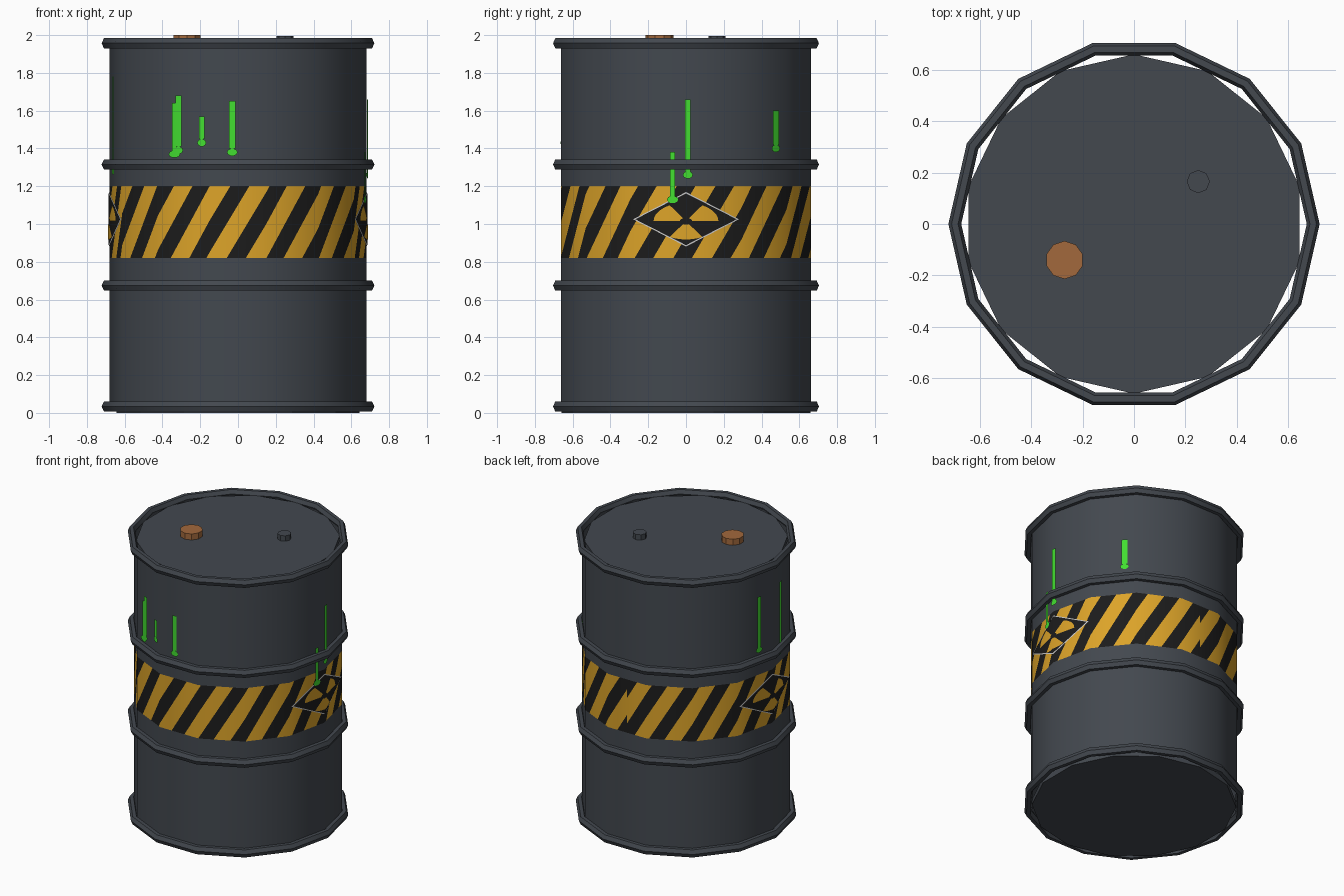
import bpy, bmesh, math
from mathutils import Vector

cube = bpy.data.objects.get("Cube")
if cube:
    bpy.data.objects.remove(cube, do_unlink=True)

SIDES = 14
RADIUS = 0.68
STEP = 2 * math.pi / SIDES
FACET = 2 * RADIUS * math.sin(STEP / 2)   # width of one wall panel
BACK, FRONT, RIGHT_SIDE = 3.5 * FACET, -3.5 * FACET, -7 * FACET
BAND_LOW, BAND_HIGH = 0.82, 1.20
BAND_MID = (BAND_LOW + BAND_HIGH) / 2


def material(name, r, g, b):
    m = bpy.data.materials.new(name)
    m.use_nodes = True
    m.diffuse_color = (r, g, b, 1)
    bsdf = m.node_tree.nodes["Principled BSDF"]
    bsdf.inputs["Base Color"].default_value = (r, g, b, 1)
    bsdf.inputs["Roughness"].default_value = 0.6
    return m


STEEL = material("dark_steel", 0.056, 0.065, 0.078)
YELLOW = material("warning_yellow", 0.72, 0.37, 0.022)
BLACK = material("warning_black", 0.0115, 0.0115, 0.0115)
WHITE = material("outline_white", 0.6, 0.6, 0.6)
GREEN = material("slime_green", 0.055, 0.73, 0.03)
RUST = material("rusty_orange", 0.36, 0.14, 0.045)


def cut(bm, co, normal, faces=None):
    faces = list(bm.faces) if faces is None else faces
    geom = set(faces)
    for f in faces:
        geom.update(f.edges)
        geom.update(f.verts)
    bmesh.ops.bisect_plane(bm, geom=list(geom), dist=1e-6, plane_co=co, plane_no=normal)


def add_polygon(bm, points):
    return bm.faces.new([bm.verts.new((s, 0, z)) for s, z in points])


def cut_at_corners(bm):
    for k in range(-10, 4):
        cut(bm, (k * FACET, 0, 0), (1, 0, 0))


def wrap(bm, name, mats, lift=0.0):
    """Roll a flat sheet (x = distance round the wall) onto the barrel wall."""
    normals = []
    for v in bm.verts:
        u = v.co.x / FACET
        k = math.floor(u)
        a = Vector((math.cos(k * STEP), math.sin(k * STEP), 0))
        b = Vector((math.cos((k + 1) * STEP), math.sin((k + 1) * STEP), 0))
        n = a.lerp(b, u - k)
        v.co = n * (RADIUS + lift) + Vector((0, 0, v.co.z))
        normals.append(n.normalized())
    for f in bm.faces:
        f.smooth = True
    mesh = bpy.data.meshes.new(name)
    bm.to_mesh(mesh)
    bm.free()
    for m in mats:
        mesh.materials.append(m)
    mesh.normals_split_custom_set_from_vertices(normals)
    obj = bpy.data.objects.new(name, mesh)
    bpy.context.collection.objects.link(obj)
    return obj


def plate(name, polygons, mat, lift):
    bm = bmesh.new()
    for p in polygons:
        add_polygon(bm, p)
    cut_at_corners(bm)
    return wrap(bm, name, [mat], lift)


def rectangle(s0, s1, z0, z1):
    return [(s0, z0), (s1, z0), (s1, z1), (s0, z1)]


def in_band(f):
    return BAND_LOW < f.calc_center_median().z < BAND_HIGH


# Barrel wall with the slanted warning stripes cut into its middle band
PERIOD, SLANT = 0.21, 0.6
wall = bmesh.new()
add_polygon(wall, rectangle(BACK - SIDES * FACET, BACK, 0.01, 1.97))
cut_at_corners(wall)
for z in (BAND_LOW, BAND_HIGH):
    cut(wall, (0, 0, z), (0, 0, 1))
for i in range(-12, 13):
    for side in (-0.26, 0.26):
        cut(wall, (FRONT + (i + side) * PERIOD, 0, BAND_MID), (1, 0, -SLANT),
            [f for f in wall.faces if in_band(f)])
for f in wall.faces:
    if in_band(f):
        c = f.calc_center_median()
        t = (c.x - FRONT - SLANT * (c.z - BAND_MID)) / PERIOD
        f.material_index = 1 if abs(t - round(t)) < 0.26 else 2
wrap(wall, "barrel_wall", [STEEL, YELLOW, BLACK])


# Diamond warning signs on both sides
def diamond(s, z, w, h):
    return [(s - w, z), (s, z - h), (s + w, z), (s, z + h)]


def blade(s, z, start):
    def pt(r, deg):
        a = math.radians(deg)
        return (s + 1.8 * r * math.cos(a), z + r * math.sin(a))
    return [[pt(0.018, d), pt(0.097, d), pt(0.097, d + 12), pt(0.018, d + 12)]
            for d in range(start, start + 60, 12)]


for side, s in (("left", 0.0), ("right", RIGHT_SIDE)):
    zc = 1.025
    plate(side + "_sign_outline", [diamond(s, zc, 0.287, 0.144)], WHITE, 0.003)
    plate(side + "_sign_face", [diamond(s, zc, 0.273, 0.137)], BLACK, 0.005)
    blades = [q for start in (0, 120, 240) for q in blade(s, zc - 0.01, start)]
    plate(side + "_sign_blades", blades, YELLOW, 0.007)


# Slime drips: distance round the wall, bottom, top, width, drop radius
DRIPS = [
    (FRONT - 0.328, 1.37, 1.68, 0.036, 0.026),
    (FRONT - 0.352, 1.35, 1.64, 0.026, 0.034),
    (FRONT - 0.194, 1.41, 1.57, 0.03, 0.026),
    (FRONT - 0.03, 1.36, 1.65, 0.034, 0.028),
    (0.01, 1.24, 1.66, 0.03, 0.027),
    (-0.072, 1.11, 1.38, 0.028, 0.03),
    (0.526, 1.38, 1.6, 0.04, 0.028),
    (RIGHT_SIDE + 0.121, 1.26, 1.78, 0.03, 0.027),
    (RIGHT_SIDE - 0.121, 1.36, 1.76, 0.034, 0.028),
]
for i, (s, low, high, w, r) in enumerate(DRIPS):
    zc = low + 0.02
    drop = [(s + r * math.cos(k * math.pi / 5), zc + 0.02 * math.sin(k * math.pi / 5))
            for k in range(10)]
    plate(f"slime_drip_{i + 1}", [rectangle(s - w / 2, s + w / 2, zc + 0.019, high), drop],
          GREEN, 0.009)


# Hoops round the barrel
for name, z in (("bottom_rim", 0.034), ("lower_hoop", 0.674),
                ("upper_hoop", 1.315), ("top_rim", 1.957)):
    bpy.ops.mesh.primitive_torus_add(major_segments=SIDES, minor_segments=6,
                                     major_radius=0.697, minor_radius=0.025, location=(0, 0, z))
    hoop = bpy.context.object
    hoop.name = name
    hoop.scale.z = 1.25
    hoop.data.materials.append(STEEL)
    bpy.ops.object.shade_smooth_by_angle(angle=math.radians(30))


# Lid, base and the two caps
def disc(name, sides, radius, x, y, low, high, mat):
    bpy.ops.mesh.primitive_cylinder_add(vertices=sides, radius=radius, depth=high - low,
                                        location=(x, y, (low + high) / 2))
    obj = bpy.context.object
    obj.name = name
    obj.data.materials.append(mat)


disc("lid", SIDES, 0.66, 0, 0, 1.92, 1.957, STEEL)
disc("base", SIDES, 0.66, 0, 0, 0, 0.04, STEEL)
disc("large_cap", 10, 0.074, -0.27, -0.14, 1.95, 2.0, RUST)
disc("small_cap", 8, 0.045, 0.25, 0.165, 1.95, 1.995, STEEL)
